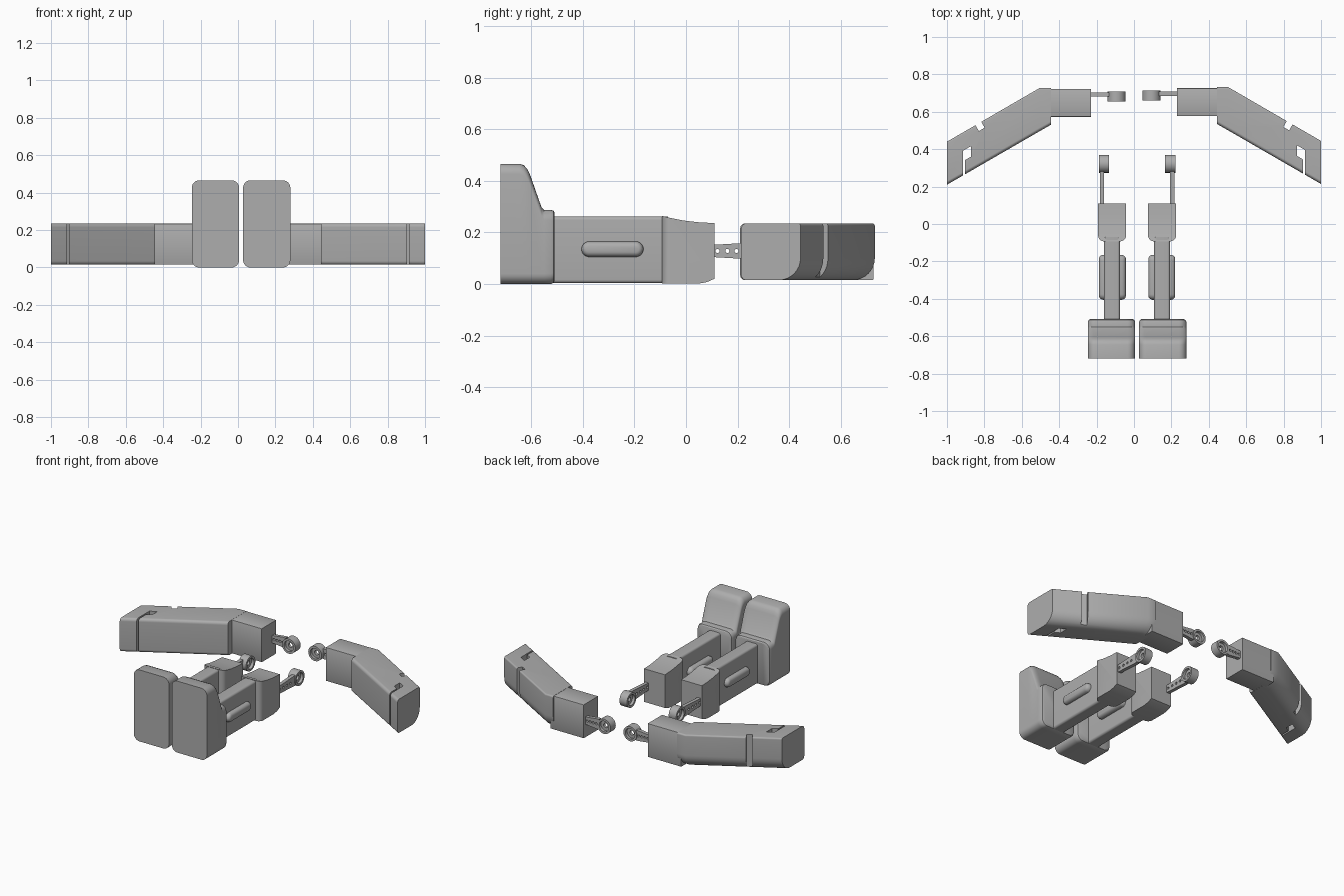
import bpy, bmesh, math
from mathutils import Matrix, Vector

if "Cube" in bpy.data.objects:
    bpy.data.objects.remove(bpy.data.objects["Cube"])

grey = bpy.data.materials.new("plain_grey")
grey.diffuse_color = (0.42, 0.42, 0.42, 1)
grey.use_nodes = True
grey.node_tree.nodes["Principled BSDF"].inputs["Base Color"].default_value = grey.diffuse_color


def finish(obj):
    """Grey colour, smooth curves, sharp corners."""
    me = obj.data
    me.materials.clear()
    me.materials.append(grey)
    for p in me.polygons:
        p.use_smooth = True
    me.set_sharp_from_angle(angle=math.radians(32))


def to_object(name, bm):
    bmesh.ops.recalc_face_normals(bm, faces=bm.faces)
    me = bpy.data.meshes.new(name)
    bm.to_mesh(me)
    bm.free()
    obj = bpy.data.objects.new(name, me)
    bpy.context.collection.objects.link(obj)
    finish(obj)
    return obj


def rrect(a0, a1, b0, b1, radii, n=6):
    """Rounded rectangle; radii are low-left, low-right, top-right, top-left."""
    if not isinstance(radii, tuple):
        radii = (radii,) * 4
    corners = [(a0, b0, 1, 1), (a1, b0, -1, 1), (a1, b1, -1, -1), (a0, b1, 1, -1)]
    pts = []
    for i, ((a, b, sa, sb), r) in enumerate(zip(corners, radii)):
        for k in range(n + 1):
            t = math.pi + (i + k / n) * math.pi / 2
            pts.append((a + sa * r + r * math.cos(t), b + sb * r + r * math.sin(t)))
    return pts


def loft(name, axis, sections):
    """Skin matching cross-sections placed along an axis."""
    bm = bmesh.new()
    place = {"X": lambda p, a, b: (p, a, b), "Y": lambda p, a, b: (a, p, b),
             "Z": lambda p, a, b: (a, b, p)}[axis]
    rings = [[bm.verts.new(place(pos, a, b)) for a, b in pts] for pos, pts in sections]
    n = len(rings[0])
    for r0, r1 in zip(rings, rings[1:]):
        for i in range(n):
            j = (i + 1) % n
            bm.faces.new((r0[i], r0[j], r1[j], r1[i]))
    bm.faces.new(rings[0])
    bm.faces.new(rings[-1])
    return to_object(name, bm)


def cut(obj, cutters):
    for c in cutters:
        m = obj.modifiers.new("cut", "BOOLEAN")
        m.operation, m.solver, m.object = "DIFFERENCE", "EXACT", c
    bpy.context.view_layer.update()
    dg = bpy.context.evaluated_depsgraph_get()
    me = bpy.data.meshes.new_from_object(obj.evaluated_get(dg))
    obj.modifiers.clear()
    obj.data = me
    for c in cutters:
        bpy.data.objects.remove(c)
    finish(obj)


def mirror(obj, cx, dy=0.0):
    """Right-hand copy of a left-hand part."""
    new = obj.copy()
    new.data = obj.data.copy()
    new.name = obj.name.replace("left", "right")
    new.data.transform(Matrix.Translation((2 * cx, dy, 0)) @ Matrix.Scale(-1, 4, (1, 0, 0)))
    new.data.flip_normals()
    bpy.context.collection.objects.link(new)


def link(name, length, holes, matrix):
    """Perforated bar with a ring at its far end; bar runs along local y."""
    e = length - 0.04
    k = length - 0.06
    outline = [(0, -0.024), (k, -0.033), (e, -0.033), (e, 0.033), (k, 0.033), (0, 0.024)]
    bar = loft(name + "_bar", "X", [(0.005, outline), (0.028, outline)])
    drills = []
    for u in holes:
        circle = [(u + 0.008 * math.cos(t * math.pi / 6), 0.008 * math.sin(t * math.pi / 6))
                  for t in range(12)]
        drills.append(loft("drill", "X", [(-0.02, circle), (0.06, circle)]))
    cut(bar, drills)
    # ring with a recessed web and centre hole, turned around local x
    prof = [(0.048, 0), (0.048, 0.054), (0.034, 0.054), (0.034, 0.036),
            (0.015, 0.036), (0.015, 0.018), (0.034, 0.018), (0.034, 0)]
    bm = bmesh.new()
    n = 40
    rows = [[bm.verts.new((x, length + r * math.cos(2 * math.pi * i / n),
                           r * math.sin(2 * math.pi * i / n))) for r, x in prof]
            for i in range(n)]
    for i in range(n):
        r0, r1 = rows[i], rows[(i + 1) % n]
        for j in range(len(prof)):
            q = (j + 1) % len(prof)
            bm.faces.new((r0[j], r0[q], r1[q], r1[j]))
    ring = to_object(name + "_ring", bm)
    for o in (bar, ring):
        o.data.transform(matrix)
    return [bar, ring]


# ---------------- legs ----------------
leg = []

# foot: (y, top height, inset)
foot = [(-0.72, 0.466, 0), (-0.645, 0.466, 0), (-0.628, 0.46, 0), (-0.615, 0.445, 0),
        (-0.605, 0.425, 0), (-0.56, 0.297, 0), (-0.55, 0.287, 0), (-0.524, 0.287, 0),
        (-0.514, 0.284, 0.004), (-0.509, 0.277, 0.012)]
leg.append(loft("left_foot", "Y", [
    (y, rrect(-0.247 + i, 0.006 - i, i, h, 0.04)) for y, h, i in foot]))

# shin
leg.append(loft("left_shin", "Y", [
    (y, rrect(-0.16, -0.075, 0.003, 0.262, 0.014)) for y in (-0.53, -0.07)]))

# rounded pads on both sides of the shin
pad = [(-0.187, 0.018), (-0.184, 0.010), (-0.178, 0.004), (-0.167, 0),
       (-0.064, 0), (-0.053, 0.004), (-0.047, 0.010), (-0.044, 0.018)]
leg.append(loft("left_shin_pad", "X", [
    (x, rrect(-0.405 + i, -0.165 - i, 0.105 + i, 0.165 - i, 0.0299 - i)) for x, i in pad]))

# thigh block with rounded front corners
side = [(-0.093, 0.001), (0.045, 0.001), (0.08, 0.007), (0.11, 0.02), (0.11, 0.236),
        (0.05, 0.239), (-0.01, 0.246), (-0.06, 0.256), (-0.093, 0.264)]
thigh = loft("left_thigh", "X", [(-0.192, side), (-0.042, side)])
bm = bmesh.new()
bm.from_mesh(thigh.data)
front = [e for e in bm.edges if all(v.co.y < -0.09 for v in e.verts)
         and abs(e.verts[0].co.z - e.verts[1].co.z) > 0.1]
bmesh.ops.bevel(bm, geom=front, offset=0.032, segments=5, profile=0.5, affect="EDGES")
bm.to_mesh(thigh.data)
bm.free()
finish(thigh)
leg.append(thigh)

leg += link("left_hip_link", 0.212, [0.012, 0.05, 0.086, 0.122],
            Matrix.Translation((-0.188, 0.11, 0.128)))
for part in leg:
    mirror(part, 0.0165)

# ---------------- arms ----------------
# sheared forearm with a large rounded lower outer edge
radii = (0.02, 0.085, 0.01, 0.02)
forearm = loft("left_forearm", "X", [
    (x, rrect(y0, y1, 0.015, 0.235, radii, 8))
    for x, y0, y1 in ((-1.0, 0.21, 0.44), (-0.503, 0.497, 0.728), (-0.445, 0.53, 0.728))])

# wrist slit, window and outer notch
ca, sa = math.cos(math.radians(30)), math.sin(math.radians(30))
mid = Vector((-0.832, 0.537))
notch = [(mid.x + u * ca - v * sa, mid.y + u * sa + v * ca)
         for u, v in ((-0.018, -0.036), (0.018, -0.036), (0.018, 0.05), (-0.018, 0.05))]
wrist = [(-0.914, 0.15), (-0.904, 0.15), (-0.904, 0.341), (-0.872, 0.36),
         (-0.872, 0.416), (-0.914, 0.392)]
cut(forearm, [loft("cutter", "Z", [(-0.1, p), (0.4, p)]) for p in (notch, wrist)])

# shoulder block
shoulder = loft("left_shoulder", "X", [
    (x, rrect(0.573, 0.722, 0.016, 0.234, 0.002, 2)) for x in (-0.47, -0.23)])

arm_links = link("left_shoulder_link", 0.137, [0.012, 0.034, 0.056, 0.078],
                 Matrix.Translation((-0.23, 0.709, 0.125)) @ Matrix.Rotation(-math.pi / 2, 4, "Z"))
for part in [forearm, shoulder] + arm_links:
    mirror(part, 0.0, 0.004)
